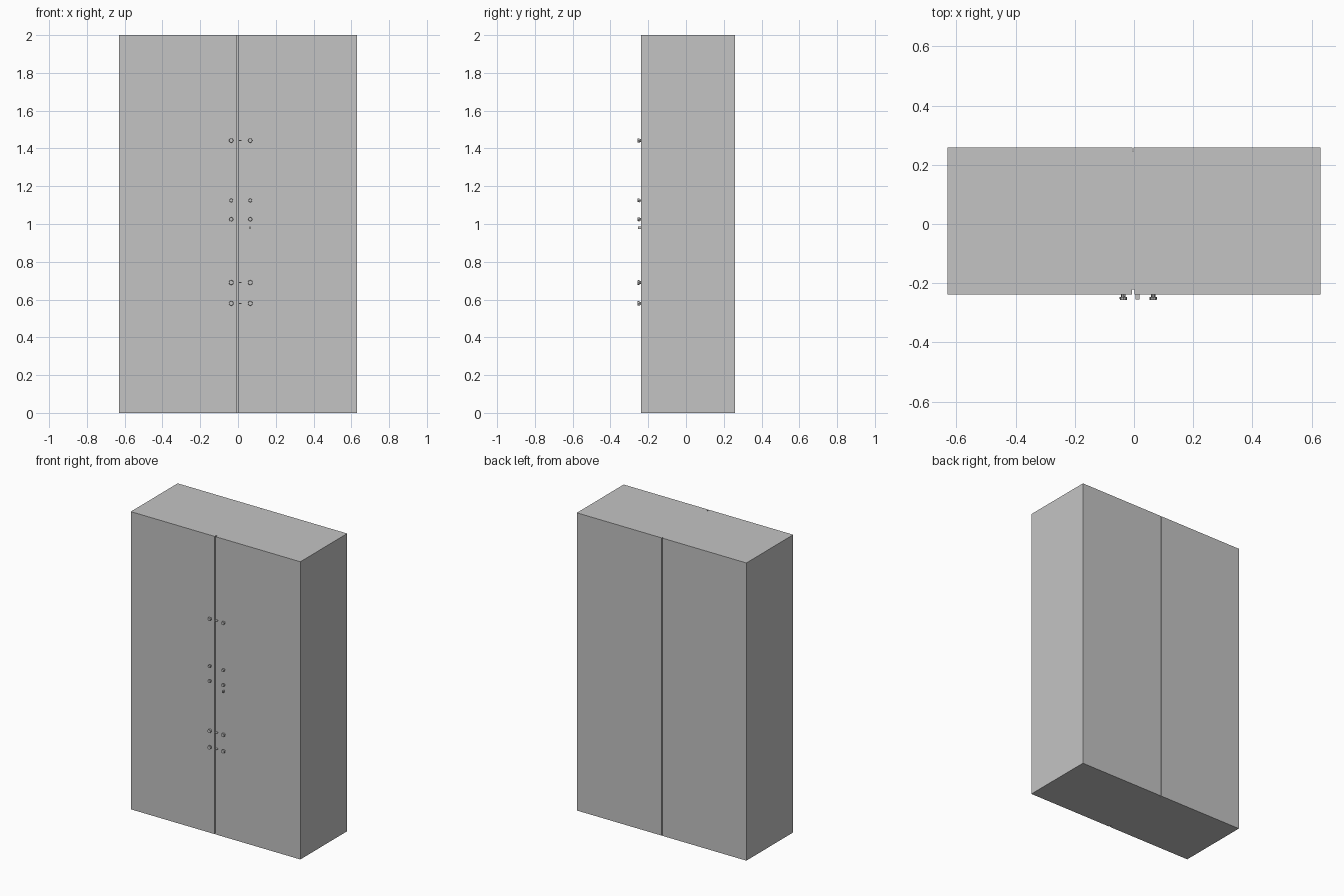
import bpy, bmesh, math
from mathutils import Matrix

if "Cube" in bpy.data.objects:
    bpy.data.objects.remove(bpy.data.objects["Cube"])

W, FRONT, BACK, H = 0.63, -0.238, 0.259, 2.0
SEAM, GAP = -0.003, 0.004

grey = bpy.data.materials.new("light grey")
grey.diffuse_color = (0.55, 0.55, 0.55, 1)
grey.use_nodes = True
grey.node_tree.nodes["Principled BSDF"].inputs["Base Color"].default_value = grey.diffuse_color


def add_object(name, bm):
    bmesh.ops.recalc_face_normals(bm, faces=bm.faces)
    mesh = bpy.data.meshes.new(name)
    bm.to_mesh(mesh)
    bm.free()
    mesh.materials.append(grey)
    ob = bpy.data.objects.new(name, mesh)
    bpy.context.collection.objects.link(ob)
    return ob


# Cabinet: plan outline with a narrow door seam in front and panel seam behind
def cabinet():
    l, r = SEAM - GAP, SEAM + GAP
    b = GAP * 0.5
    outline = [(-W, FRONT), (l, FRONT), (l, FRONT + 0.016), (r, FRONT + 0.016),
               (r, FRONT), (W, FRONT), (W, BACK), (SEAM + b, BACK),
               (SEAM + b, BACK - 0.012), (SEAM - b, BACK - 0.012),
               (SEAM - b, BACK), (-W, BACK)]
    bm = bmesh.new()
    face = bm.faces.new([bm.verts.new((x, y, 0)) for x, y in outline])
    out = bmesh.ops.extrude_face_region(bm, geom=[face])
    for v in out["geom"]:
        if isinstance(v, bmesh.types.BMVert):
            v.co.z = H
    add_object("cabinet_body", bm)


# Door knob: short stem with a wider cap, pointing forward
def knob(name, x, z, radius):
    bm = bmesh.new()
    turn = Matrix.Rotation(math.pi / 2, 4, 'X')
    for rad, y0, y1 in ((radius * 0.6, FRONT + 0.003, -0.248),
                        (radius, -0.247, -0.257)):
        bmesh.ops.create_cone(
            bm, cap_ends=True, segments=8, radius1=rad, radius2=rad * 0.9,
            depth=y0 - y1,
            matrix=Matrix.Translation((x, (y0 + y1) / 2, z)) @ turn)
    add_object(name, bm)


# Small latch beside the seam
def latch(name, x, z, w, h):
    bm = bmesh.new()
    bmesh.ops.create_cube(bm, size=1, matrix=Matrix.Translation((x, -0.246, z))
                          @ Matrix.Diagonal((w, 0.018, h, 1)))
    add_object(name, bm)


cabinet()
for i, (z, rad) in enumerate([(0.58, 0.013), (0.69, 0.013), (1.025, 0.011),
                              (1.125, 0.010), (1.442, 0.012)]):
    knob(f"left_knob_{i}", -0.036, z, rad)
    knob(f"right_knob_{i}", 0.065, z, rad)
for i, z in enumerate((0.58, 0.69, 1.442)):
    latch(f"seam_latch_{i}", 0.012, z, 0.014, 0.005)
latch("small_catch", 0.064, 0.98, 0.006, 0.012)
